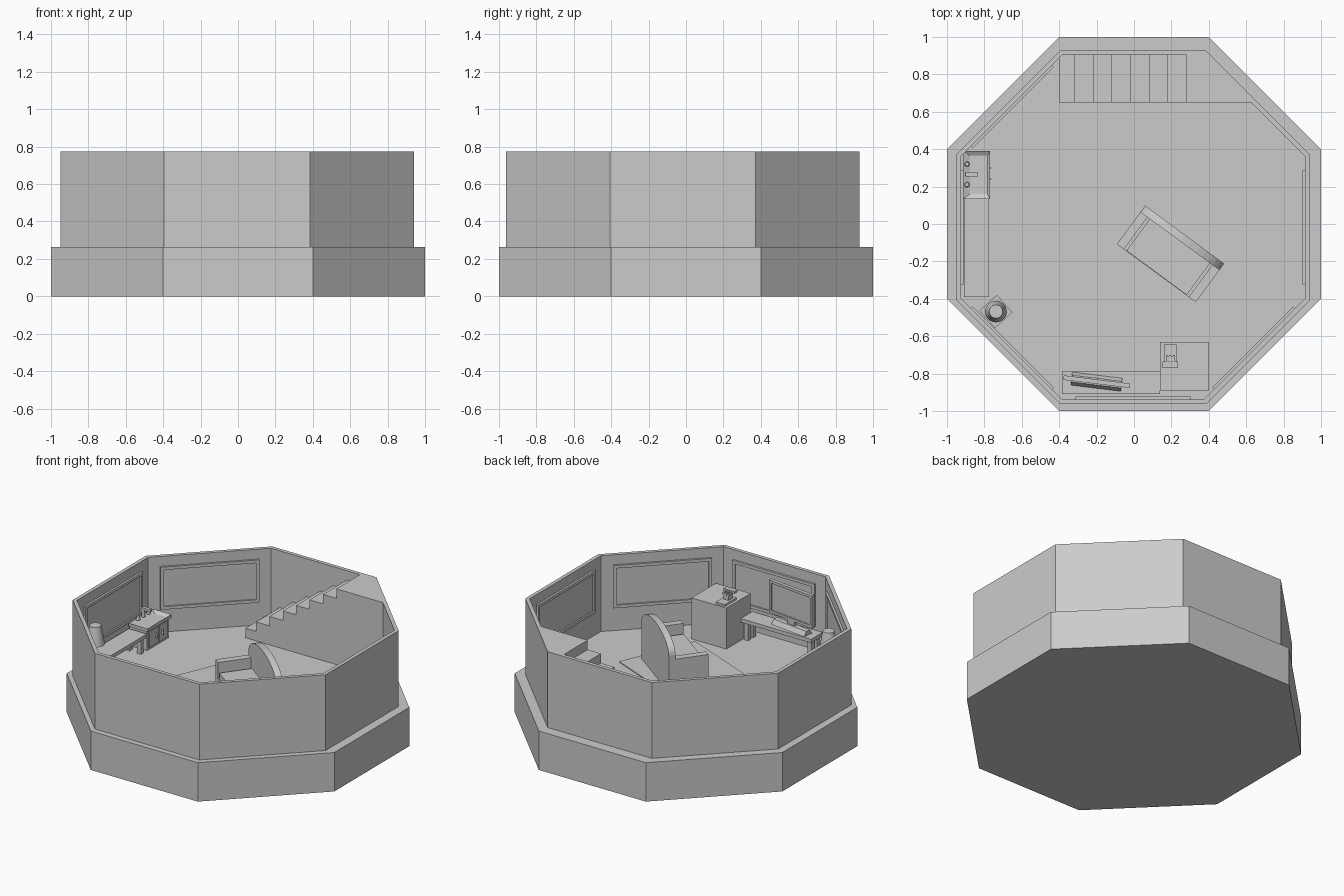
import bpy, bmesh
from math import radians, pi, cos, sin
from mathutils import Matrix, Vector

if "Cube" in bpy.data.objects:
    bpy.data.objects.remove(bpy.data.objects["Cube"])

GREY = bpy.data.materials.new("plain grey")
GREY.use_nodes = True
GREY.diffuse_color = (0.6, 0.6, 0.6, 1)
GREY.node_tree.nodes["Principled BSDF"].inputs["Base Color"].default_value = (0.6, 0.6, 0.6, 1)
WORLD = Matrix.Identity(4)
FLOOR, TOP = 0.263, 0.775


def finish(name, bm, frame=WORLD):
    bmesh.ops.recalc_face_normals(bm, faces=bm.faces)
    mesh = bpy.data.meshes.new(name)
    bm.to_mesh(mesh)
    bm.free()
    mesh.materials.append(GREY)
    obj = bpy.data.objects.new(name, mesh)
    obj.matrix_world = frame
    bpy.context.collection.objects.link(obj)
    return obj


def place(x, y, z=0.0, degrees=0.0):
    return Matrix.Translation((x, y, z)) @ Matrix.Rotation(radians(degrees), 4, 'Z')


def box(name, lo, hi, frame=WORLD):
    bm = bmesh.new()
    size = Vector(hi) - Vector(lo)
    mid = (Vector(hi) + Vector(lo)) / 2
    bmesh.ops.create_cube(bm, size=1, matrix=Matrix.Translation(mid) @ Matrix.Diagonal((*size, 1)))
    return finish(name, bm, frame)


def extrude(name, outline, vec, frame=WORLD):
    bm = bmesh.new()
    face = bm.faces.new([bm.verts.new(p) for p in outline])
    res = bmesh.ops.extrude_face_region(bm, geom=[face], use_keep_orig=True)
    verts = [g for g in res["geom"] if isinstance(g, bmesh.types.BMVert)]
    bmesh.ops.translate(bm, verts=verts, vec=vec)
    return finish(name, bm, frame)


def cone(name, r1, r2, z0, z1, frame=WORLD, sides=24, cap=True):
    bm = bmesh.new()
    bmesh.ops.create_cone(bm, cap_ends=cap, segments=sides, radius1=r1, radius2=r2, depth=z1 - z0,
                          matrix=Matrix.Translation((0, 0, (z0 + z1) / 2)))
    for f in bm.faces:
        f.smooth = sides > 8 and len(f.verts) == 4
    return finish(name, bm, frame)


def octagon(a, c, z):
    return [(c, -a, z), (a, -c, z), (a, c, z), (c, a, z),
            (-c, a, z), (-a, c, z), (-a, -c, z), (-c, -a, z)]


# Plinth whose top is the floor
extrude("floor_base", octagon(1.0, 0.4, 0), (0, 0, FLOOR))

# Hollow ring of walls
room = place(-0.005, -0.0175)
bm = bmesh.new()
loops = [[bm.verts.new(p) for p in octagon(a, c, z)]
         for a, c, z in ((0.945, 0.39, FLOOR), (0.945, 0.39, TOP), (0.92, 0.38, TOP), (0.92, 0.38, FLOOR))]
for k in range(4):
    p, q = loops[k], loops[(k + 1) % 4]
    for i in range(8):
        j = (i + 1) % 8
        bm.faces.new((p[i], p[j], q[j], q[i]))
finish("walls", bm, room)

# Window frames on six walls
for side in (0, 1, 2, 5, 6, 7):
    wall = room @ Matrix.Rotation(side * pi / 4, 4, 'Z')
    y = -0.92
    box("window_pane", (-0.3, y, 0.43), (0.3, y + 0.004, 0.7), wall)
    for z in (0.42, 0.688):
        box("window_rail", (-0.307, y, z), (0.307, y + 0.014, z + 0.02), wall)
    for x in (-0.307, 0.287):
        box("window_stile", (x, y, 0.44), (x + 0.02, y + 0.014, 0.688), wall)

# Solid staircase and corner landing
edges = [-0.4] + [-0.32 + 0.1 * i for i in range(7)]
rise = (TOP - FLOOR) / 8
profile = [(edges[0], 0.65, FLOOR)]
for i in range(7):
    z = FLOOR + rise * (i + 1)
    profile += [(edges[i], 0.65, z), (edges[i + 1], 0.65, z)]
profile.append((edges[-1], 0.65, FLOOR))
extrude("stairs", profile, (0, 0.254, 0))
extrude("landing", [(0.28, 0.65, FLOOR), (0.64, 0.65, FLOOR), (0.385, 0.904, FLOOR), (0.28, 0.904, FLOOR)],
        (0, 0, TOP - FLOOR))

# Rug
box("rug", (-0.467, -0.275, 0), (0.467, 0.275, 0.006), place(0.03, -0.171, FLOOR, -22.7))

# Sofa with arched back
sofa = place(0.195, -0.16, FLOOR, -36.3)
box("sofa_base", (-0.26, -0.128, 0), (0.26, 0.128, 0.12), sofa)
box("sofa_cushion", (-0.2, -0.125, 0.12), (0.2, 0.09, 0.16), sofa)
for s in (-1, 1):
    x = sorted((s * 0.215, s * 0.262))
    box("sofa_arm", (x[0], -0.128, 0), (x[1], 0.09, 0.225), sofa)
arch = [(0.262 * cos(t * pi / 16), 0.085, 0.255 + 0.115 * sin(t * pi / 16)) for t in range(17)]
extrude("sofa_back", [(-0.262, 0.085, 0), (0.262, 0.085, 0)] + arch, (0, 0.043, 0), sofa)


def table(name, x0, x1, y0, y1, top, leg=0.03):
    box(name + "_top", (x0, y0, top - 0.025), (x1, y1, top))
    for x in (x0 + 0.01, x1 - 0.01 - leg):
        for y in (y0 + 0.02, y1 - 0.02 - leg):
            box(name + "_leg", (x, y, FLOOR), (x + leg, y + leg, top - 0.025))


# Side counter and sink cabinet
table("counter", -0.91, -0.775, -0.39, 0.135, 0.385)
box("sink_cabinet", (-0.915, 0.15, FLOOR), (-0.785, 0.38, 0.4))
bm = bmesh.new()
bmesh.ops.create_cube(bm, size=1, matrix=Matrix.Translation((-0.842, 0.2625, 0.41))
                      @ Matrix.Diagonal((0.144, 0.255, 0.022, 1)))
bm.faces.ensure_lookup_table()
top = max(bm.faces, key=lambda f: f.calc_center_median().z)
bmesh.ops.inset_region(bm, faces=[top], thickness=0.035)
bmesh.ops.translate(bm, verts=top.verts, vec=(0.012, 0, -0.015))
finish("sink_top", bm)
for y in (0.165, 0.27):
    box("cabinet_door", (-0.785, y, 0.28), (-0.777, y + 0.095, 0.385))
for y in (0.24, 0.3):
    box("door_handle", (-0.777, y - 0.005, 0.32), (-0.765, y + 0.005, 0.35))
for y in (0.21, 0.32):
    cone("sink_tap", 0.014, 0.011, 0.42, 0.445, place(-0.893, y), 12)
cone("faucet_post", 0.012, 0.01, 0.42, 0.48, place(-0.893, 0.265), 12)
box("faucet_spout", (-0.9, 0.254, 0.468), (-0.835, 0.276, 0.485))

# Bedside stand and lamp
lamp = place(-0.738, -0.468, 0, 42)
box("lamp_stand", (-0.055, -0.055, FLOOR), (0.055, 0.055, 0.41), lamp)
box("lamp_stand_top", (-0.063, -0.063, 0.41), (0.063, 0.063, 0.43), lamp)
cone("lamp_foot", 0.035, 0.025, 0.43, 0.445, lamp)
cone("lamp_stem", 0.01, 0.01, 0.445, 0.57, lamp, 12)
cone("lamp_shade", 0.058, 0.036, 0.56, 0.685, lamp)

# Media table with screen and dock
table("media_table", -0.385, 0.14, -0.91, -0.785, 0.41)
screen = place(-0.2, -0.843, 0.41, -7)
dock = [(-0.135, -0.035, 0), (-0.135, 0.035, 0), (-0.135, 0.018, 0.03), (-0.135, -0.018, 0.03)]
extrude("screen_dock", dock, (0.27, 0, 0), screen)
box("screen_neck", (-0.03, -0.012, 0.03), (0.03, 0.006, 0.08), screen)
box("screen_panel", (-0.17, -0.01, 0.07), (0.17, 0.004, 0.27), screen)
for z in (0.06, 0.262):
    box("screen_rail", (-0.178, -0.012, z), (0.178, 0.012, z + 0.018), screen)
for x in (-0.178, 0.16):
    box("screen_stile", (x, -0.012, 0.078), (x + 0.018, 0.012, 0.262), screen)

# Square storage block with a small desk device
box("storage_block", (0.14, -0.89, FLOOR), (0.4, -0.63, 0.54))
box("device_base", (0.16, -0.77, 0.54), (0.228, -0.645, 0.553))
box("device_body", (0.175, -0.745, 0.553), (0.213, -0.705, 0.595))
box("device_bar", (0.153, -0.77, 0.592), (0.235, -0.735, 0.608))
for x in (0.175, 0.194, 0.213):
    box("device_finger", (x - 0.005, -0.735, 0.585), (x + 0.005, -0.7, 0.6))
